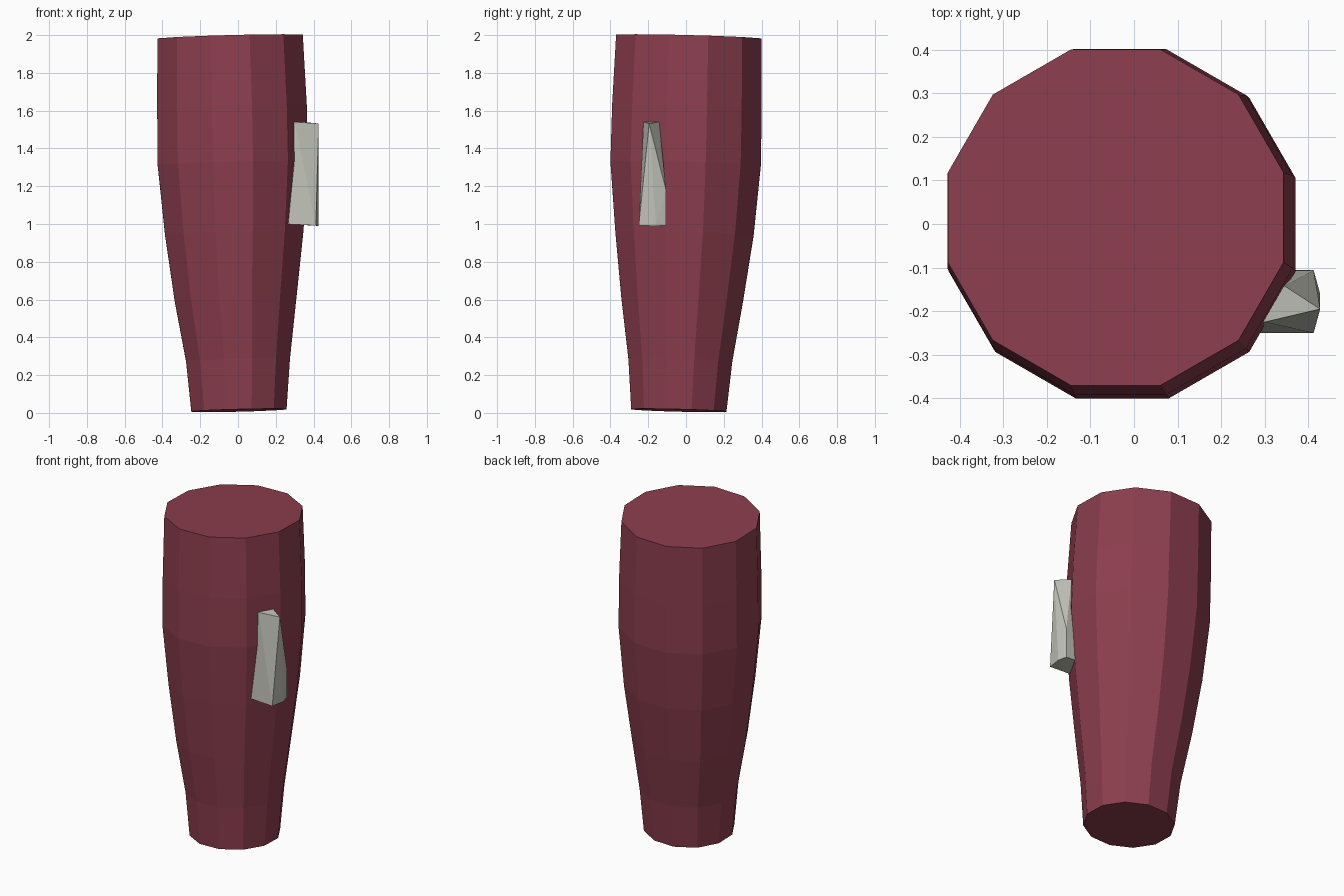
import bpy, bmesh, math

if "Cube" in bpy.data.objects:
    bpy.data.objects.remove(bpy.data.objects["Cube"])


def material(name, rgb):
    m = bpy.data.materials.new(name)
    m.diffuse_color = (*rgb, 1)
    m.use_nodes = True
    m.node_tree.nodes["Principled BSDF"].inputs["Base Color"].default_value = m.diffuse_color
    return m


def finish(bm, name, mat):
    bmesh.ops.recalc_face_normals(bm, faces=bm.faces[:])
    me = bpy.data.meshes.new(name)
    bm.to_mesh(me)
    bm.free()
    me.materials.append(mat)
    ob = bpy.data.objects.new(name, me)
    bpy.context.collection.objects.link(ob)
    return ob


red = material("dark_red", (0.262, 0.048, 0.076))
grey = material("warm_grey", (0.53, 0.54, 0.48))

# Tapered twelve-sided body: height, centre x, centre y, half width across flats
SIDES = 12
rings = [(0.013, 0.005, -0.038, 0.252), (0.28, 0.0, -0.03, 0.275),
         (0.60, -0.013, -0.02, 0.322), (0.95, -0.02, -0.008, 0.366),
         (1.32, -0.027, -0.002, 0.398), (1.62, -0.032, 0.005, 0.396),
         (1.99, -0.042, 0.015, 0.385)]
bm = bmesh.new()
loops = []
for z, cx, cy, flat in rings:
    r = flat / math.cos(math.pi / SIDES)
    loop = []
    for i in range(SIDES):
        a = math.radians(15 + 30 * i)
        dx, dy = r * math.cos(a), r * math.sin(a)
        loop.append(bm.verts.new((cx + dx, cy + dy, z + 0.026 * (dx - dy))))
    loops.append(loop)
for low, high in zip(loops, loops[1:]):
    for i in range(SIDES):
        j = (i + 1) % SIDES
        bm.faces.new((low[i], low[j], high[j], high[i]))
bm.faces.new(loops[0])
bm.faces.new(loops[-1])
finish(bm, "tapered_body", red)

# Faceted peg leaning out of the side, rooted inside the body
peg = [(0.25, -0.25, 1.0), (0.412, -0.25, 0.992), (0.427, -0.16, 0.99),
       (0.412, -0.106, 0.992), (0.27, -0.106, 1.0),
       (0.412, -0.106, 1.18), (0.30, -0.108, 1.2),
       (0.27, -0.225, 1.54), (0.30, -0.225, 1.54),
       (0.427, -0.195, 1.532), (0.345, -0.142, 1.54), (0.29, -0.142, 1.54)]
bm = bmesh.new()
for p in peg:
    bm.verts.new(p)
bmesh.ops.convex_hull(bm, input=bm.verts[:])
finish(bm, "side_peg", grey)
